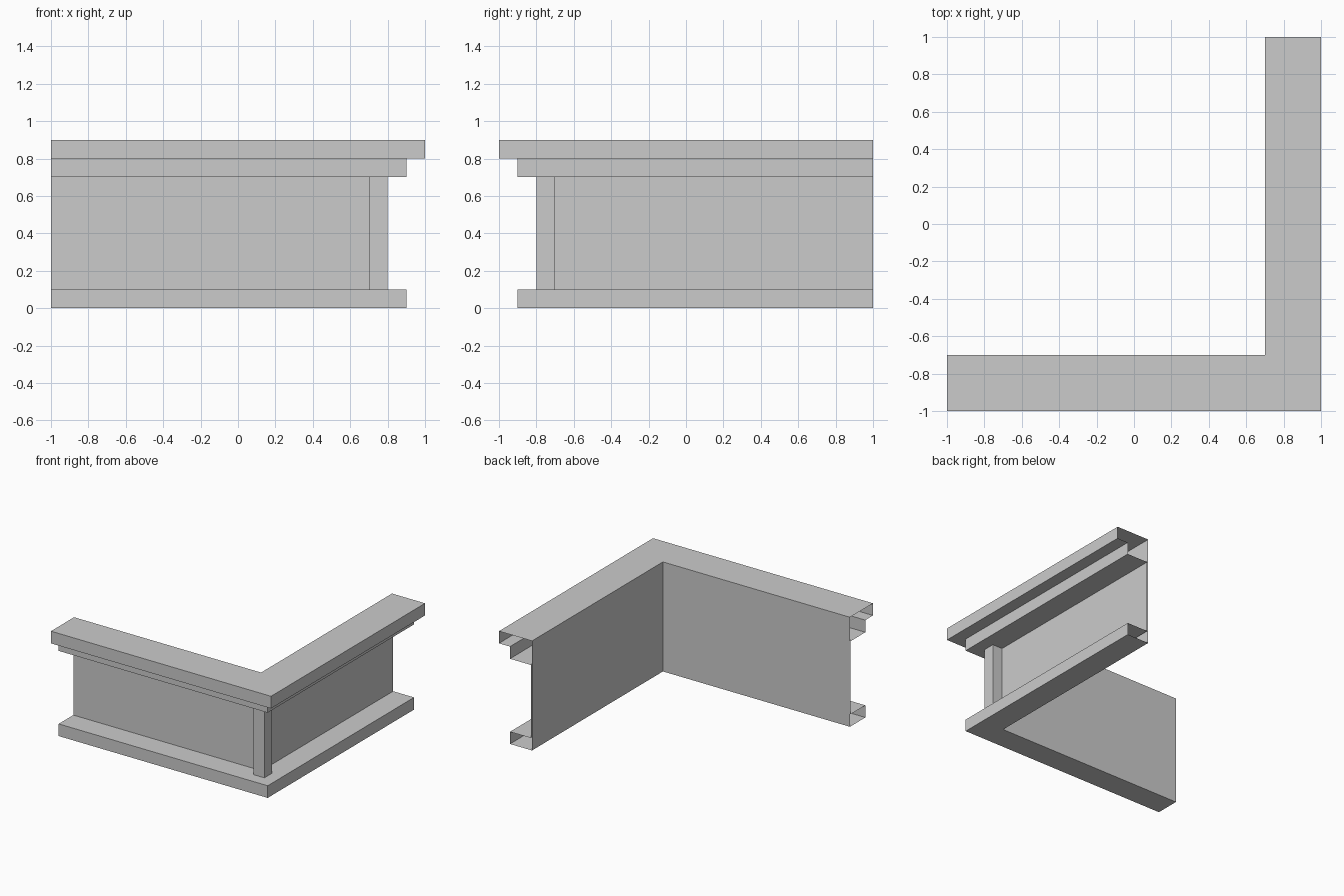
import bpy

if "Cube" in bpy.data.objects:
    bpy.data.objects.remove(bpy.data.objects["Cube"])


def make_object(name, verts, faces):
    mesh = bpy.data.meshes.new(name)
    mesh.from_pydata(verts, [], faces)
    mesh.update()
    obj = bpy.data.objects.new(name, mesh)
    bpy.context.collection.objects.link(obj)
    return obj


def sweep_round_corner(name, profile):
    """Sweep a closed (offset, height) profile along the L, mitred, open ends."""
    n = len(profile)
    verts = [(-1, -d, z) for d, z in profile]
    verts += [(d, -d, z) for d, z in profile]
    verts += [(d, 1, z) for d, z in profile]
    faces = []
    for s in range(2):
        for i in range(n):
            j = (i + 1) % n
            faces.append((s * n + i, (s + 1) * n + i, (s + 1) * n + j, s * n + j))
    return make_object(name, verts, faces)


def extrude_path(name, path, z0, z1):
    """Raise an open plan path into a strip of walls."""
    n = len(path)
    verts = [(x, y, z) for z in (z0, z1) for x, y in path]
    faces = [(i, i + 1, n + i + 1, n + i) for i in range(n - 1)]
    return make_object(name, verts, faces)


BACK, WALL, TRIM, CAP = 0.7, 0.71, 0.9, 1.0

# Hollow parapet: plinth, thin wall, stepped cornice
sweep_round_corner("parapet_wall", [
    (BACK, 0), (TRIM, 0), (TRIM, 0.1), (WALL, 0.1),
    (WALL, 0.7), (TRIM, 0.7), (TRIM, 0.8),
    (CAP, 0.8), (CAP, 0.9), (BACK, 0.9)])

# Square post on the outer corner
extrude_path("corner_post", [
    (BACK, -WALL), (BACK, -0.8), (0.8, -0.8), (0.8, -BACK), (WALL, -BACK)],
    0.1, 0.7)
